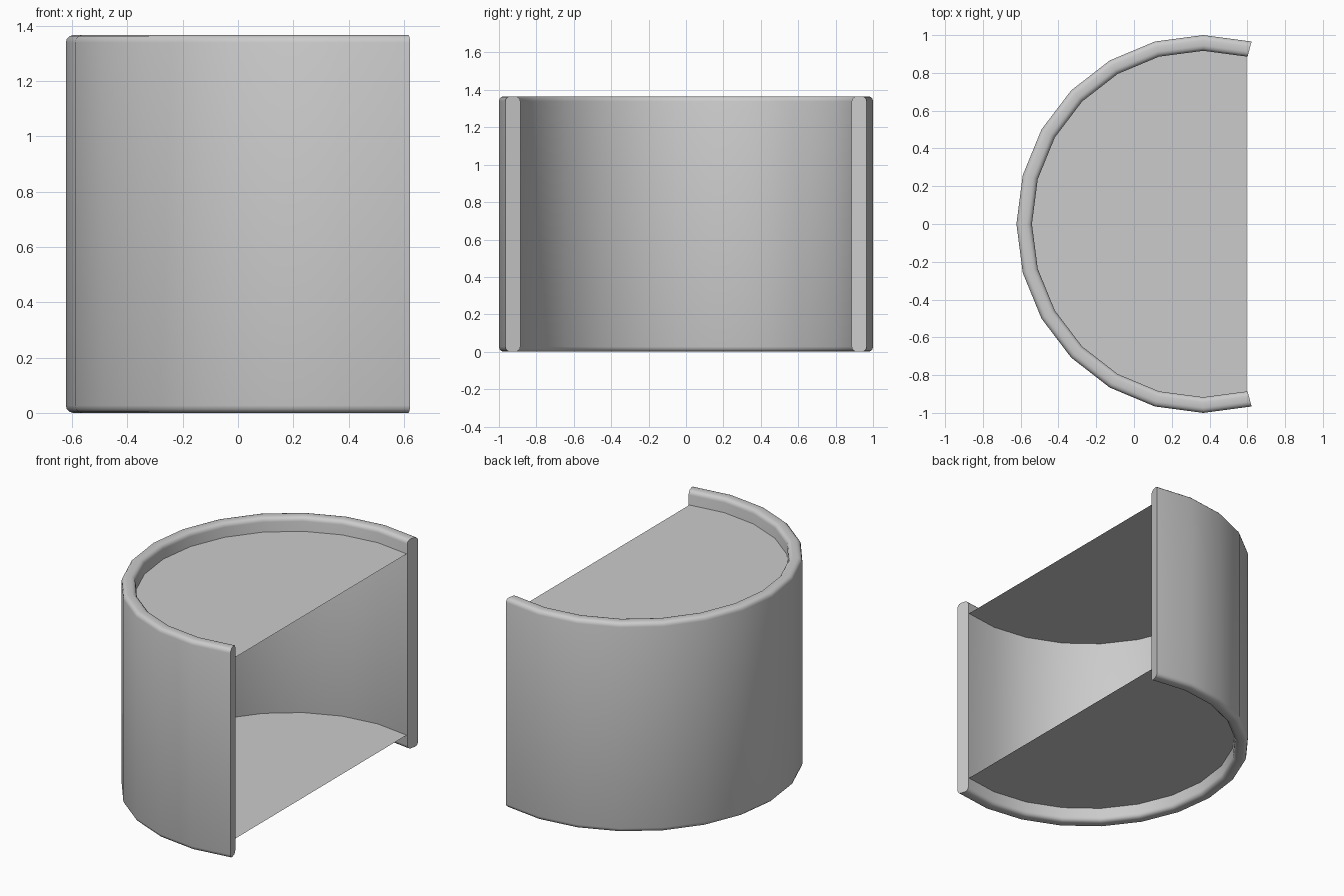
import bpy, bmesh
from math import sin, cos, pi, radians

if "Cube" in bpy.data.objects:
    bpy.data.objects.remove(bpy.data.objects["Cube"])

HEIGHT = 1.366
CX, XS = 0.3665, 0.989          # arc centre and slight x squash
R_OUT, R_IN = 1.0, 0.917        # wall radii
ANGLES = [radians(a) for a in range(75, 286, 15)]


def arc_point(r, a, z):
    return (CX + XS * r * cos(a), r * sin(a), z)


def finish(name, bm):
    bmesh.ops.recalc_face_normals(bm, faces=bm.faces[:])
    me = bpy.data.meshes.new(name)
    bm.to_mesh(me)
    bm.free()
    ob = bpy.data.objects.new(name, me)
    bpy.context.collection.objects.link(ob)
    return ob


# Wall cross-section: tall thin rectangle with rounded corners
ROUND, STEPS = 0.027, 3
corners = [(R_OUT - ROUND, HEIGHT - ROUND, 0), (R_IN + ROUND, HEIGHT - ROUND, 1),
           (R_IN + ROUND, ROUND, 2), (R_OUT - ROUND, ROUND, 3)]
profile = []
for r, z, q in corners:
    for i in range(STEPS + 1):
        t = (q + i / STEPS) * pi / 2
        profile.append((r + ROUND * cos(t), z + ROUND * sin(t)))

# Curved wall: sweep the section around the arc and cap both ends
bm = bmesh.new()
rings = [[bm.verts.new(arc_point(r, a, z)) for r, z in profile] for a in ANGLES]
n = len(profile)
for A, B in zip(rings, rings[1:]):
    for i in range(n):
        j = (i + 1) % n
        bm.faces.new((A[i], A[j], B[j], B[i]))
bm.faces.new(rings[0])
bm.faces.new(rings[-1])
wall = finish("curved_wall", bm)
bpy.context.view_layer.objects.active = wall
wall.select_set(True)
bpy.ops.object.shade_smooth_by_angle(angle=radians(40))

# Thin flat panels recessed from the top and bottom rims
for name, z in (("top_panel", 1.274), ("bottom_panel", 0.092)):
    bm = bmesh.new()
    pts = [arc_point(R_IN + 0.002, a, z) for a in ANGLES]
    for k in (0, -1):
        pts[k] = (0.596, pts[k][1], z)
    face = bm.faces.new([bm.verts.new(p) for p in pts])
    finish(name, bm)
